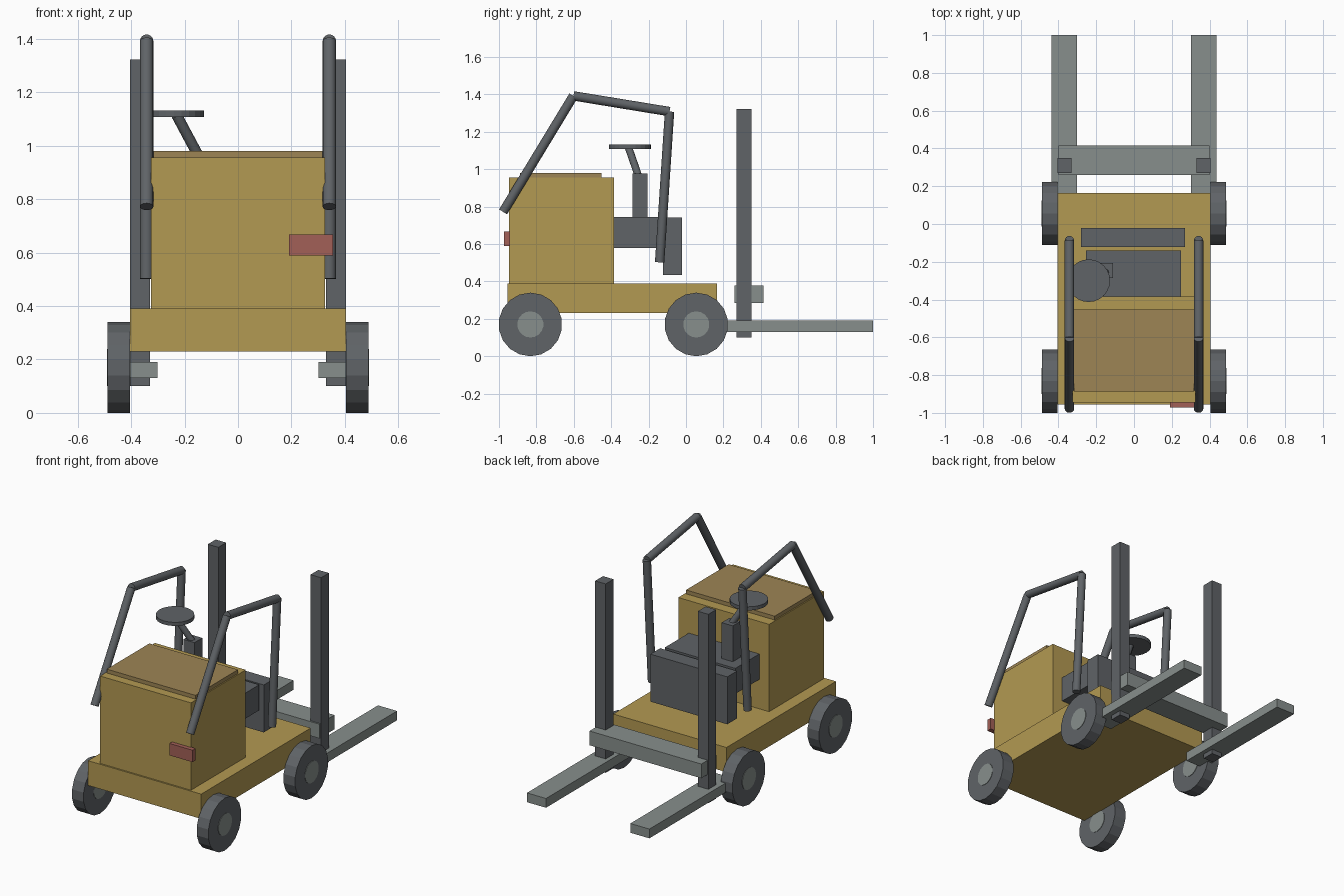
import bpy
import math
from mathutils import Vector

cube = bpy.data.objects.get("Cube")
if cube:
    bpy.data.objects.remove(cube, do_unlink=True)


def material(name, r, g, b):
    mat = bpy.data.materials.new(name)
    mat.use_nodes = True
    mat.diffuse_color = (r, g, b, 1)
    mat.node_tree.nodes["Principled BSDF"].inputs["Base Color"].default_value = (r, g, b, 1)
    return mat


yellow = material("ochre_yellow", 0.45, 0.32, 0.085)
brown = material("lid_brown", 0.34, 0.235, 0.09)
dark = material("dark_grey", 0.115, 0.125, 0.135)
steel = material("light_steel", 0.245, 0.275, 0.265)
red = material("light_red", 0.36, 0.115, 0.095)


def box(name, mat, xs, ys, zs):
    """Box from its extents along each axis."""
    centre = [(a + b) / 2 for a, b in (xs, ys, zs)]
    bpy.ops.mesh.primitive_cube_add(size=1, location=centre)
    obj = bpy.context.object
    obj.name = name
    obj.scale = [b - a for a, b in (xs, ys, zs)]
    bpy.ops.object.transform_apply(location=False, rotation=False, scale=True)
    obj.data.materials.append(mat)
    return obj


def rod(name, mat, start, end, radius, sides, smooth=False):
    """Capped cylinder between two points."""
    start, end = Vector(start), Vector(end)
    axis = end - start
    bpy.ops.mesh.primitive_cylinder_add(vertices=sides, radius=radius, depth=axis.length,
                                        location=(start + end) / 2)
    obj = bpy.context.object
    obj.name = name
    obj.rotation_euler = axis.to_track_quat("Z", "Y").to_euler()
    obj.data.materials.append(mat)
    if smooth:
        bpy.ops.object.shade_smooth_by_angle(angle=math.radians(40))
    return obj


# Chassis, engine housing, lid and lamp
box("chassis", yellow, (-0.405, 0.405), (-0.955, 0.165), (0.23, 0.39))
box("engine_housing", yellow, (-0.325, 0.325), (-0.945, -0.385), (0.385, 0.955))
box("housing_lid", brown, (-0.317, 0.317), (-0.888, -0.453), (0.95, 0.98))
box("lamp", red, (0.19, 0.355), (-0.972, -0.94), (0.59, 0.667))

# Seat and steering
box("seat_cushion", dark, (-0.255, 0.25), (-0.39, -0.14), (0.58, 0.745))
box("seat_back", dark, (-0.28, 0.27), (-0.122, -0.022), (0.435, 0.742))
box("steering_column", dark, (-0.19, -0.11), (-0.287, -0.207), (0.74, 0.977))
rod("steering_shaft", dark, (-0.147, -0.253, 0.96), (-0.23, -0.307, 1.115), 0.02, 12, True)
rod("steering_wheel", dark, (-0.24, -0.3, 1.108), (-0.24, -0.3, 1.131), 0.113, 24)

# Lifting carriage
box("carriage_bar", steel, (-0.4, 0.4), (0.26, 0.415), (0.285, 0.377))

# Paired parts
guard = [(-0.978, 0.772), (-0.602, 1.392), (-0.088, 1.308), (-0.141, 0.502)]
for side, sign in (("left", 1), ("right", -1)):
    box(side + "_mast", dark, sorted((sign * 0.33, sign * 0.405)), (0.27, 0.35), (0.1, 1.322))
    box(side + "_fork", steel, sorted((sign * 0.302, sign * 0.438)), (0.14, 1.0), (0.13, 0.19))

    # Overhead guard tubes
    for i, (a, b) in enumerate(zip(guard, guard[1:])):
        rod(f"{side}_guard_tube_{i + 1}", dark, (sign * 0.342, *a), (sign * 0.342, *b),
            0.025, 16, True)

    # Wheels with hubs showing on both faces
    for end, y in (("front", -0.832), ("rear", 0.055)):
        rod(f"{side}_{end}_tyre", dark, (sign * 0.405, y, 0.17), (sign * 0.488, y, 0.17), 0.17, 18)
        rod(f"{side}_{end}_hub", steel, (sign * 0.402, y, 0.17), (sign * 0.491, y, 0.17), 0.07, 18)
